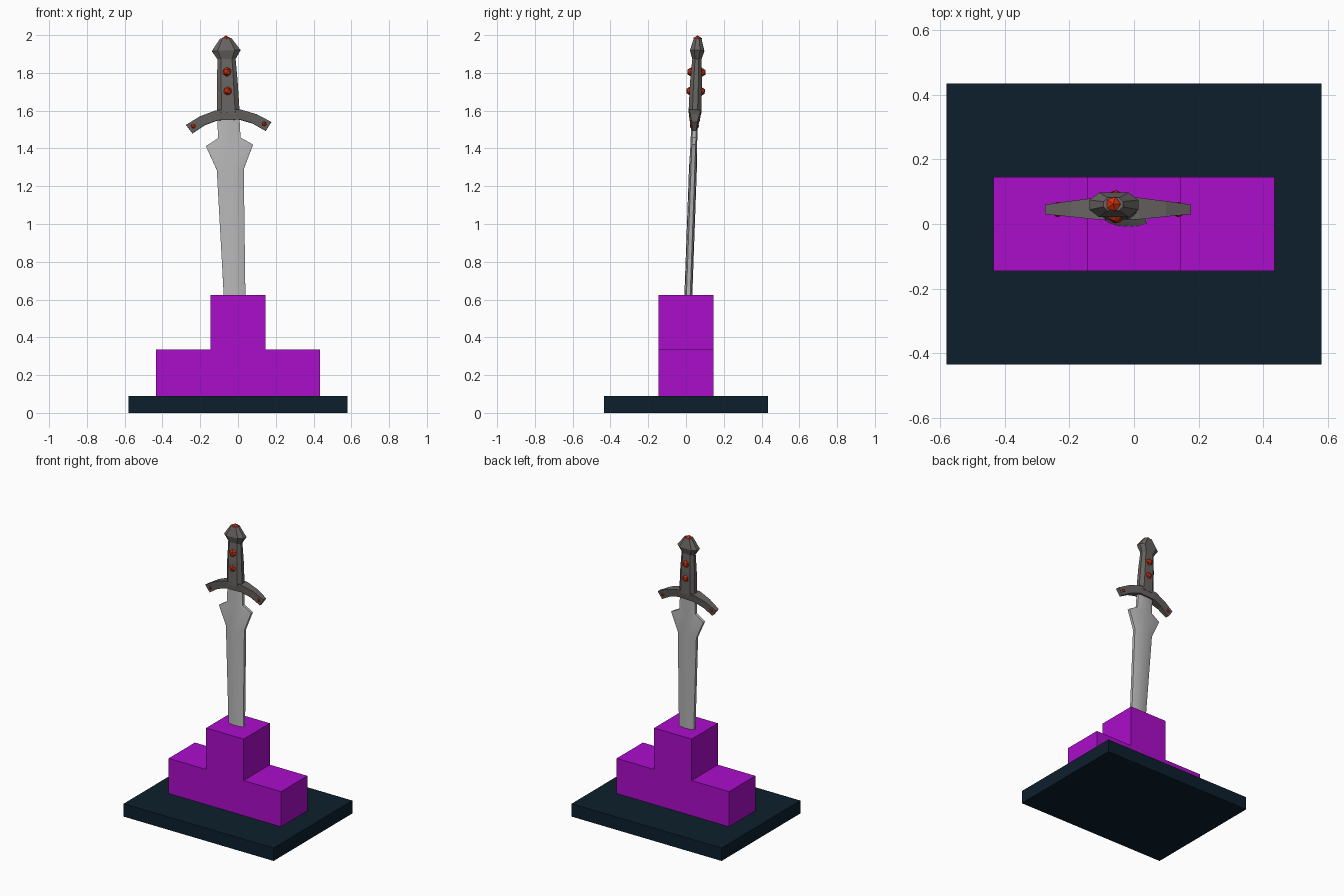
import bpy, bmesh
from mathutils import Matrix, Euler, Vector

if "Cube" in bpy.data.objects:
    bpy.data.objects.remove(bpy.data.objects["Cube"])

# the sword leans slightly to the left and back
LEAN = Matrix.Translation((0.003, -0.01, 0)) @ Euler((-0.036, -0.034, 0)).to_matrix().to_4x4()


def material(name, r, g, b):
    m = bpy.data.materials.new(name)
    m.diffuse_color = (r, g, b, 1)
    m.use_nodes = True
    m.node_tree.nodes["Principled BSDF"].inputs["Base Color"].default_value = m.diffuse_color
    return m


NAVY = material("navy", 0.004, 0.0137, 0.026)
PURPLE = material("purple", 0.41, 0.004, 0.60)
STEEL = material("steel", 0.47, 0.47, 0.47)
IRON = material("dark_iron", 0.135, 0.125, 0.12)
RED = material("red_gem", 0.65, 0.03, 0.004)


def finish(name, bm, mat, matrix=Matrix()):
    bmesh.ops.recalc_face_normals(bm, faces=bm.faces)
    mesh = bpy.data.meshes.new(name)
    bm.to_mesh(mesh)
    bm.free()
    mesh.materials.append(mat)
    ob = bpy.data.objects.new(name, mesh)
    ob.matrix_world = matrix
    bpy.context.collection.objects.link(ob)
    return ob


def loft(name, rings, mat, matrix=Matrix()):
    """Skin a list of equal-length point rings and cap both ends."""
    bm = bmesh.new()
    loops = [[bm.verts.new(p) for p in ring] for ring in rings]
    n = len(loops[0])
    for a, b in zip(loops, loops[1:]):
        for i in range(n):
            j = (i + 1) % n
            bm.faces.new((a[i], a[j], b[j], b[i]))
    bm.faces.new(loops[0])
    bm.faces.new(loops[-1])
    return finish(name, bm, mat, matrix)


def mirrored_section(quarter, z):
    """Full cross-section from points running from the +x side to the +y side."""
    right = quarter
    left = [(-x, y) for x, y in reversed(quarter) if x > 0]
    top = right + left
    bottom = [(x, -y) for x, y in reversed(top) if y > 0]
    return [(x, y, z) for x, y in top + bottom]


def gem(name, pos, r):
    bm = bmesh.new()
    bmesh.ops.create_icosphere(bm, subdivisions=1, radius=r)
    return finish(name, bm, RED, LEAN @ Matrix.Translation(pos))


# base slab
bm = bmesh.new()
bmesh.ops.create_cube(bm, size=1, matrix=Matrix.Translation((0, 0, 0.045)) @ Matrix.Diagonal((1.16, 0.87, 0.09, 1)))
finish("base_slab", bm, NAVY)

# stepped block: T profile pushed through in y
steps = [(-0.435, 0.09), (0.435, 0.09), (0.435, 0.335), (0.145, 0.335),
         (0.145, 0.625), (-0.145, 0.625), (-0.145, 0.335), (-0.435, 0.335)]
loft("stepped_block", [[(x, y, z) for x, z in steps] for y in (-0.145, 0.145)], PURPLE)

# blade: flat narrow edges with bulging faces; rows are height, half width
blade_rows = [(0.56, 0.056), (1.29, 0.0715), (1.418, 0.125), (1.457, 0.06), (1.57, 0.058)]
blade = loft("blade", [mirrored_section([(w, 0.010), (w * 0.6, 0.0175), (0, 0.021 - 0.004 * (z > 1.3))], z)
                       for z, w in blade_rows], STEEL, LEAN)
bpy.context.view_layer.objects.active = blade
blade.select_set(True)
bpy.ops.object.shade_smooth_by_angle(angle=0.5)

# crossguard: arched bar; rows are top x, top z, bottom x, bottom z, half depth
half = [(0.226, 1.534, 0.194, 1.488, 0.015), (0.15, 1.577, 0.128, 1.529, 0.024),
        (0.065, 1.605, 0.06, 1.552, 0.034)]
rows = [(-a, b, -c, d, e) for a, b, c, d, e in half] + half[::-1]
loft("crossguard", [[(a, -e, b), (a, e, b), (c, e * 0.8, d), (c, -e * 0.8, d)]
                    for a, b, c, d, e in rows], IRON, LEAN)

# grip and pommel: eight-sided; rows are height, half width, half depth
grip_rows = [(1.59, 0.06, 0.034), (1.75, 0.055, 0.032), (1.875, 0.048, 0.024),
             (1.92, 0.076, 0.038), (1.985, 0.03, 0.02)]
loft("grip", [mirrored_section([(w, d * 0.4), (w * 0.6, d)], z) for z, w, d in grip_rows], IRON, LEAN)

# gems on both faces of the hilt, plus one on the pommel
for side, s in (("front", -1), ("back", 1)):
    for z in (1.705, 1.806):
        gem(f"grip_gem_{side}", (0, s * 0.026, z), 0.026)
    for x in (-0.187, 0.187):
        gem(f"guard_gem_{side}", (x, s * 0.009, 1.526), 0.016)
gem("pommel_gem", (0, 0, 1.975), 0.026)
